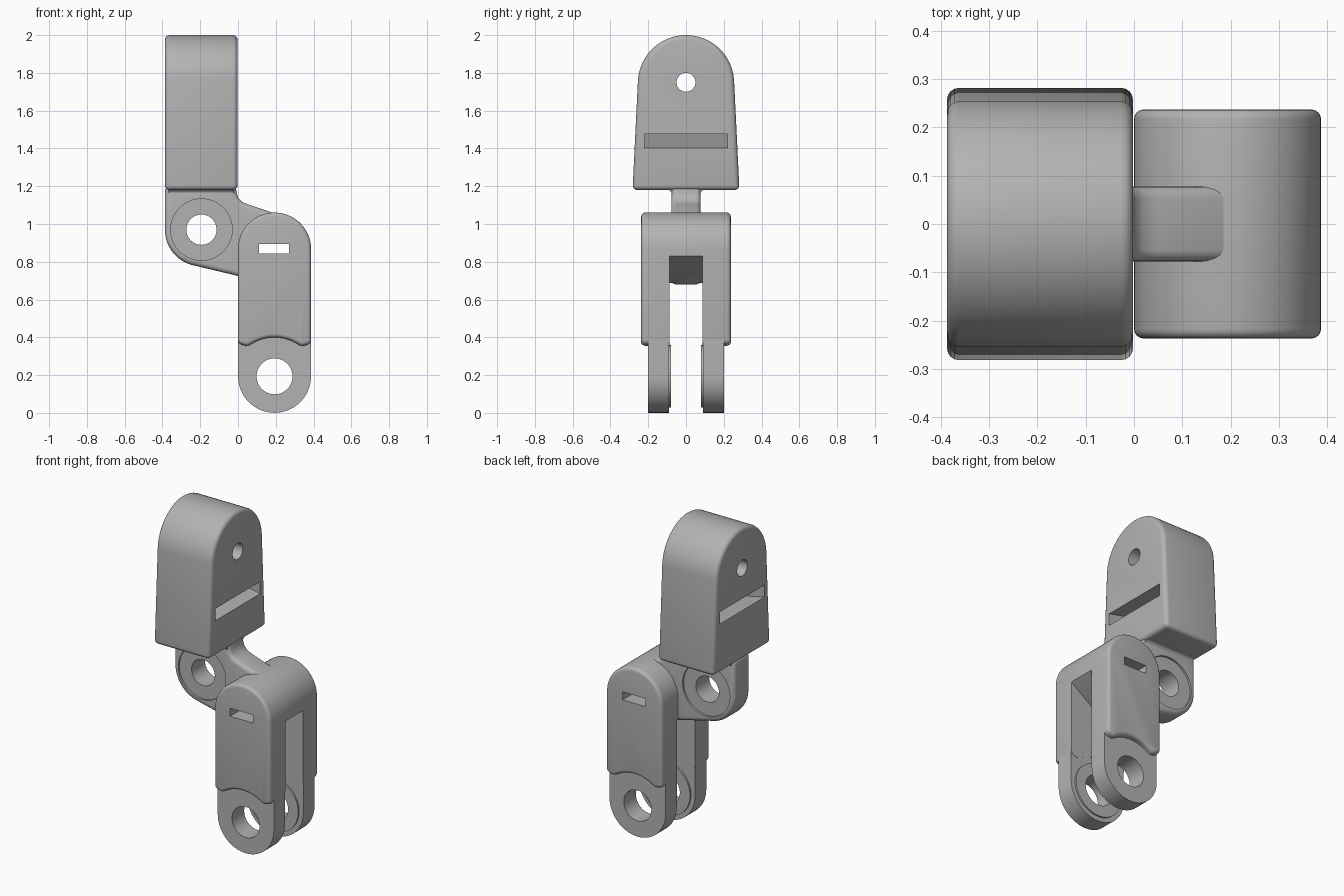
import bpy, bmesh, math
from mathutils import Vector

cube = bpy.data.objects.get("Cube")
if cube:
    bpy.data.objects.remove(cube, do_unlink=True)

grey = bpy.data.materials.new("plain grey")
grey.use_nodes = True
COLOUR = (0.45, 0.45, 0.45, 1)
grey.diffuse_color = COLOUR
grey.node_tree.nodes["Principled BSDF"].inputs["Base Color"].default_value = COLOUR


def arc(cu, cv, r, start, end, n=24):
    """Points along an arc, angles in degrees."""
    angles = [math.radians(start + (end - start) * i / n) for i in range(n + 1)]
    return [(cu + r * math.cos(a), cv + r * math.sin(a)) for a in angles]


def prism(name, pts, axis, lo, hi, bevel=0):
    """Extrude a side profile along x (points are y, z) or y (points are x, z)."""
    bm = bmesh.new()
    place = (lambda u, v: Vector((lo, u, v))) if axis == "x" else (lambda u, v: Vector((u, lo, v)))
    step = Vector((hi - lo, 0, 0)) if axis == "x" else Vector((0, hi - lo, 0))
    face = bm.faces.new([bm.verts.new(place(u, v)) for u, v in pts])
    out = bmesh.ops.extrude_face_region(bm, geom=[face])
    bmesh.ops.translate(bm, vec=step, verts=[g for g in out["geom"] if isinstance(g, bmesh.types.BMVert)])
    bmesh.ops.recalc_face_normals(bm, faces=bm.faces)
    mesh = bpy.data.meshes.new(name)
    bm.to_mesh(mesh)
    bm.free()
    obj = bpy.data.objects.new(name, mesh)
    bpy.context.collection.objects.link(obj)
    mesh.materials.append(grey)
    if bevel:
        mod = obj.modifiers.new("round", "BEVEL")
        mod.width, mod.segments = bevel, 4
        mod.limit_method, mod.angle_limit = "ANGLE", math.radians(50)
        mod.use_clamp_overlap = False
        apply(obj, mod)
    return obj


def apply(obj, mod):
    with bpy.context.temp_override(object=obj, active_object=obj, selected_objects=[obj]):
        bpy.ops.object.modifier_apply(modifier=mod.name)


def cut(obj, *profile):
    """Subtract a prism, then discard it."""
    tool = prism("cutter", *profile)
    tool.hide_render = True
    mod = obj.modifiers.new("cut", "BOOLEAN")
    mod.operation, mod.solver, mod.object = "DIFFERENCE", "EXACT", tool
    apply(obj, mod)
    bpy.data.objects.remove(tool, do_unlink=True)


def circle(u, v, r):
    return arc(u, v, r, 0, 360, 48)[:-1]


def box(u0, u1, v0, v1):
    return [(u0, v0), (u1, v0), (u1, v1), (u0, v1)]


W = 0.387        # width of each link along x
MID = W / 2
parts = []

# Tapered end block with domed top, cross hole and slanted strap slot
tip = prism("tip_block", [(-0.283, 1.18), (0.283, 1.18)] + arc(0, 1.745, 0.255, 4, 176, 32),
            "x", -W, -0.002, 0.025)
cut(tip, circle(0, 1.75, 0.05), "x", -1, 1)
cut(tip, [(-0.5, 1.51), (0.1, 1.38), (0.1, 1.455), (-0.5, 1.585)], "y", -0.22, 0.22)
parts.append(tip)

# Flared fillet below the end block
flare = arc(0.108, 1.152, 0.033, 180, 90, 8)
parts.append(prism("tip_fillet", flare + [(0.108, 1.2), (-0.108, 1.2)]
                   + [(-y, z) for y, z in reversed(flare)], "x", -W + 0.02, -0.02))

# Hinge tongue joining the two links
tongue = prism("hinge_tongue", [(-W, 1.2)] + arc(-MID, 0.97, MID, 180, 255)
               + [(0, 0.725), (0.17, 0.68), (0.2, 0.69), (0.33, 0.8), (0.3, 0.98), (0.2, 1.055)]
               + [(0.05, 1.105), (0.02, 1.118), (0.0, 1.14), (-0.008, 1.17), (-0.01, 1.2)],
               "y", -0.078, 0.078, 0.024)
cut(tongue, circle(-MID, 0.97, 0.08), "y", -1, 1)
for side in (-1, 1):
    cut(tongue, circle(-MID, 0.97, 0.163), "y", side * 0.066, side * 0.2)
parts.append(tongue)

# Forked body with scalloped lower edge
body = prism("fork_body", arc(MID, 0.867, MID, 0, 180, 32) + [(0, 0.368)]
             + arc(MID, 0.17, 0.23, 128, 52, 14) + [(W, 0.368)], "y", -0.237, 0.237, 0.02)
cut(body, [(-0.1, -0.1), (0.6, -0.1), (0.6, 0.83), (W, 0.83), (0.2, 0.695),
           (0.17, 0.688), (-0.1, 0.76)], "y", -0.088, 0.088)
parts.append(body)

# Strap slot through the top of the fork
for obj in (tongue, body):
    cut(obj, box(0.112, 0.27, 0.845, 0.895), "y", -1, 1)

# Round-ended fork legs with raised washers facing inward
for side, label in ((-1, "front"), (1, "back")):
    leg = prism(label + "_leg", arc(MID, MID, MID - 0.0005, 180, 360, 32)
                + [(W - 0.0005, 0.6), (0.0005, 0.6)], "y", side * 0.09, side * 0.2)
    washer = prism(label + "_washer", circle(MID, MID, 0.165), "y", side * 0.08, side * 0.1)
    for obj in (leg, washer):
        cut(obj, circle(MID, MID, 0.095), "y", -1, 1)
    parts += [leg, washer]

# Smooth curved faces, keep hard edges
bpy.ops.object.select_all(action="DESELECT")
for obj in parts:
    obj.select_set(True)
bpy.context.view_layer.objects.active = tip
bpy.ops.object.shade_smooth_by_angle(angle=math.radians(30))
